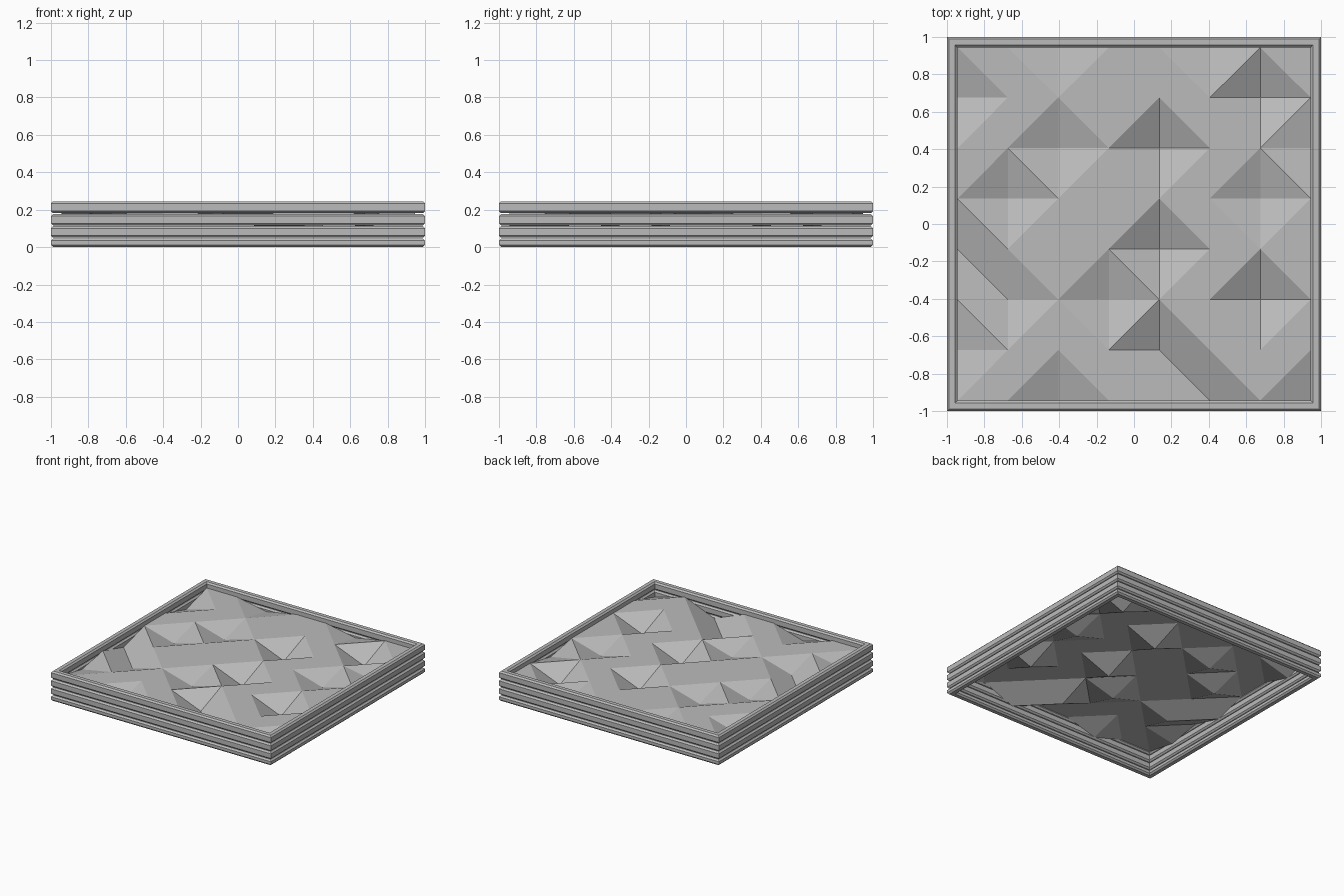
import bpy
import bmesh

old = bpy.data.objects.get("Cube")
if old:
    bpy.data.objects.remove(old, do_unlink=True)


def make_material(name, value):
    mat = bpy.data.materials.new(name)
    mat.use_nodes = True
    color = (value, value, value, 1)
    mat.diffuse_color = color
    mat.node_tree.nodes["Principled BSDF"].inputs["Base Color"].default_value = color
    return mat


def finish(bm, name, mat):
    mesh = bpy.data.meshes.new(name)
    bm.to_mesh(mesh)
    bm.free()
    mesh.materials.append(mat)
    obj = bpy.data.objects.new(name, mesh)
    bpy.context.collection.objects.link(obj)
    return obj


gray = make_material("plain gray", 0.5)
OUTER, INNER, BEVEL = 1.0, 0.945, 0.012


# Square frame layer: a chamfered section swept around four mitred corners
def frame_layer(name, low, high):
    b = BEVEL
    section = [(OUTER - b, low), (OUTER, low + b), (OUTER, high - b), (OUTER - b, high),
               (INNER + b, high), (INNER, high - b), (INNER, low + b), (INNER + b, low)]
    bm = bmesh.new()
    rings = [[bm.verts.new((sx * r, sy * r, z)) for r, z in section]
             for sx, sy in ((-1, -1), (1, -1), (1, 1), (-1, 1))]
    n = len(section)
    for c in range(4):
        a, d = rings[c], rings[(c + 1) % 4]
        for k in range(n):
            m = (k + 1) % n
            bm.faces.new((a[k], d[k], d[m], a[m]))
    bmesh.ops.recalc_face_normals(bm, faces=bm.faces)
    finish(bm, name, gray)


levels = [(0, 0.047), (0.05, 0.112), (0.115, 0.178), (0.181, 0.245)]
for i, (low, high) in enumerate(levels):
    frame_layer(f"frame_layer_{i + 1}", low, high)

# Faceted soil sheet: a level grid with sunken points
GRID, LEVEL = 8, 0.2
deep = {(4, 5), (4, 3), (4, 1), (5, 0), (6, 2), (6, 6)}
medium = {(2, 5), (1, 2), (0, 6), (3, 2), (1, 4), (6, 4), (0, 3), (2, 0), (7, 0)}
shallow = {(5, 7), (2, 7), (7, 5), (0, 1)}


def height(p):
    drop = 0.105 if p in deep else 0.075 if p in medium else 0.05 if p in shallow else 0
    return LEVEL - drop


bm = bmesh.new()
step = 2 * INNER / (GRID - 1)
v = {(i, j): bm.verts.new((i * step - INNER, j * step - INNER, height((i, j))))
     for i in range(GRID) for j in range(GRID)}
for i in range(GRID - 1):
    for j in range(GRID - 1):
        a, b, c, d = [v[p] for p in ((i, j), (i + 1, j), (i + 1, j + 1), (i, j + 1))]
        # Each cell folds along its more level diagonal
        if abs(a.co.z - c.co.z) < abs(b.co.z - d.co.z):
            bm.faces.new((a, b, c))
            bm.faces.new((a, c, d))
        else:
            bm.faces.new((a, b, d))
            bm.faces.new((b, c, d))
finish(bm, "soil_surface", gray)
